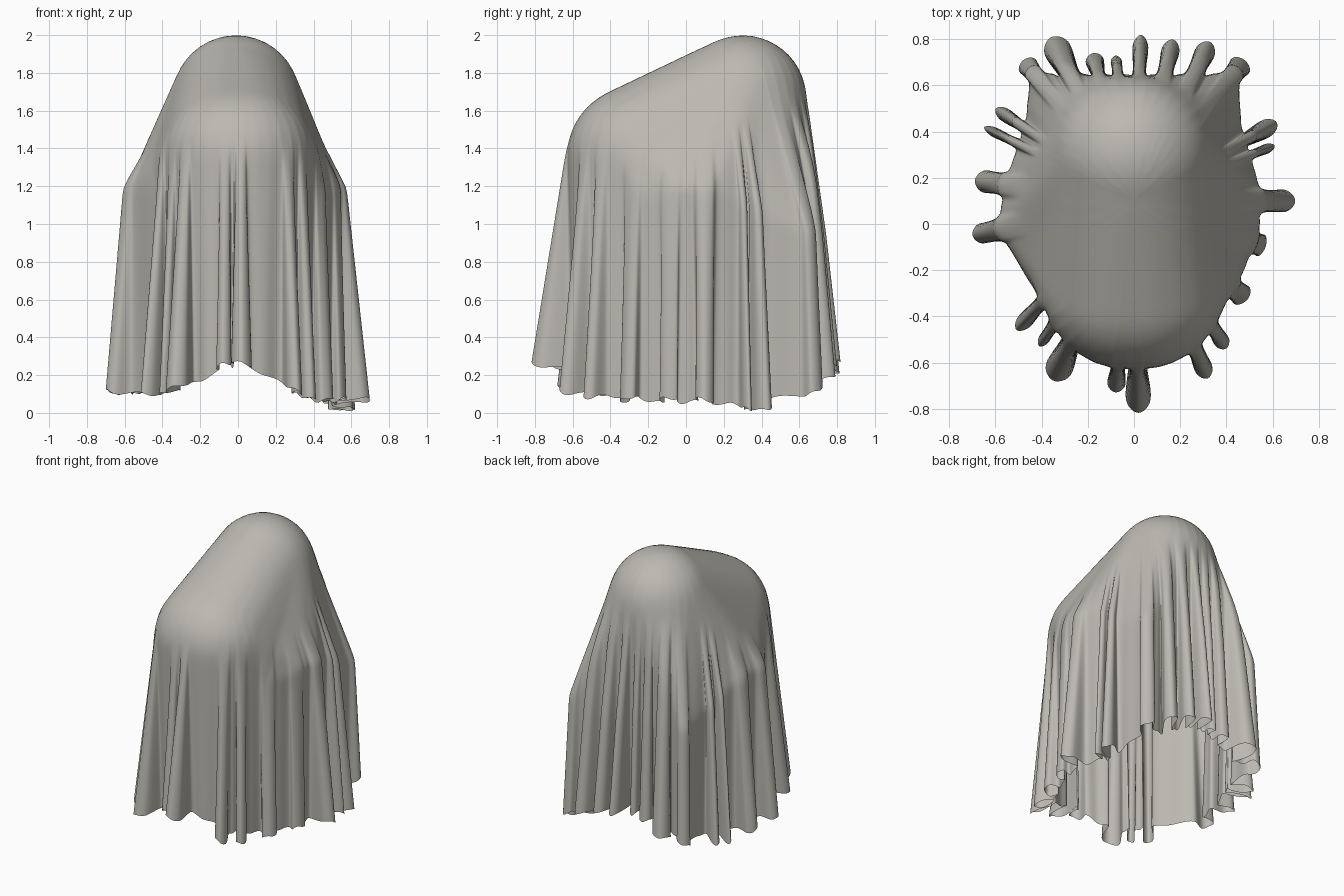
import bpy, bmesh, math
from mathutils import Vector
from mathutils.bvhtree import BVHTree

if "Cube" in bpy.data.objects:
    bpy.data.objects.remove(bpy.data.objects["Cube"])

CX, CY, CZ = 0.0, 0.1, 1.1      # centre of the sheet's polar grid
TAUT = 0.85                     # how tightly the sheet spans between forms

# Hidden forms under the sheet: centre, radius
head = ((-0.01, 0.30, 1.66), 0.34)
hump_l, hump_r = ((-0.03, -0.26, 1.36), 0.37), ((0.03, -0.26, 1.36), 0.37)
sides = [((-0.49, 0.0, 1.17), 0.1), ((-0.47, 0.14, 1.17), 0.1),
         ((0.45, 0.0, 1.17), 0.1), ((0.45, 0.14, 1.17), 0.1),
         ((-0.38, -0.16, 1.14), 0.11), ((0.38, -0.16, 1.14), 0.11)]
back_l, back_r = ((-0.40, 0.60, 0.95), 0.06), ((0.40, 0.60, 0.95), 0.06)


def hull(*balls):
    """Taut cover over the balls, hanging straight down."""
    bm = bmesh.new()
    for c, r in balls:
        for i in range(1, 20):
            a = math.pi * i / 20
            for j in range(32):
                b = math.tau * j / 32
                p = Vector(c) + r * Vector((math.sin(a) * math.cos(b),
                                            math.sin(a) * math.sin(b), math.cos(a)))
                bm.verts.new(p)
                if i == 10:
                    bm.verts.new((p.x, p.y, -1))
        bm.verts.new(Vector(c) + Vector((0, 0, r)))
    bmesh.ops.convex_hull(bm, input=bm.verts[:])
    tree = BVHTree.FromBMesh(bm)
    bm.free()
    return tree


taut = hull(head, hump_l, hump_r, *sides, back_l, back_r)
parts = [hull(head, hump_l, hump_r), hull(head, *sides), hull(head, back_l, back_r)]


def reach(tree, o, d):
    hit = tree.ray_cast(o, d)
    return hit[3] if hit[0] is not None else 0.0


def body(phi, z, el=0.0):
    """Point of the unfolded drape, between taut and clinging."""
    o = Vector((CX, CY, z))
    d = Vector((math.cos(phi) * math.cos(el), math.sin(phi) * math.cos(el), math.sin(el)))
    r = TAUT * reach(taut, o, d) + (1 - TAUT) * max(reach(t, o, d) for t in parts)
    return o + d * r


# Hanging folds at the hem: tip x, tip y, half width
folds = [(0.02, -0.82, .055), (-0.08, -0.73, .04), (-0.35, -0.68, .06), (-0.41, -0.53, .025),
         (-0.51, -0.46, .035), (-0.70, -0.05, .045), (-0.69, 0.19, .05), (-0.65, 0.42, .022),
         (-0.60, 0.50, .03), (-0.48, 0.71, .045), (-0.36, 0.81, .06), (-0.18, 0.74, .04),
         (-0.08, 0.73, .025), (0.03, 0.82, .035), (0.17, 0.80, .04),
         (0.33, 0.79, .045), (0.48, 0.71, .05), (0.62, 0.44, .04), (0.61, 0.34, .022),
         (0.70, 0.10, .05), (0.57, -0.10, .05), (0.49, -0.33, .05), (0.40, -0.54, .035),
         (0.32, -0.67, .04)]
folds = sorted((math.atan2(y - CY, x - CX), x, y, w) for x, y, w in folds)

# Control points around the hem: angle on the body, offset at the hem
ctrl = []
n = len(folds)
for i, (a, x, y, hw) in enumerate(folds):
    nxt = folds[(i + 1) % n][0] + (math.tau if i == n - 1 else 0)
    prv = folds[i - 1][0] - (math.tau if i == 0 else 0)
    w = 0.38 * min(nxt - a, a - prv)
    d = Vector((math.cos(a), math.sin(a), 0))
    t = Vector((-d.y, d.x, 0))
    c = body(a, 0.2) - d * 0.02
    length = max(0.05, (Vector((x, y, 0.2)) - c).dot(d))
    for k, side, out in ((-1, -0.7, 0), (-.55, -1, .72), (0, 0, 1), (.55, 1, .72), (1, .7, 0)):
        ang = a + k * w
        ctrl.append((ang, c + t * hw * side + d * length * out - body(ang, 0.2)))
    w2 = 0.38 * min(nxt - a, (folds[(i + 2) % n][0] - nxt) % math.tau)
    mid = (a + w + nxt - w2) / 2
    ctrl.append((mid, Vector((-math.cos(mid), -math.sin(mid), 0)) * 0.025))


def spline(p0, p1, p2, p3, t):
    return 0.5 * (2 * p1 + (p2 - p0) * t + (2 * p0 - 5 * p1 + 4 * p2 - p3) * t * t
                  + (3 * p1 - p0 - 3 * p2 + p3) * t ** 3)


# Smooth columns through the control points
STEPS = 6
cols = []
m = len(ctrl)
for i in range(m):
    offs = [ctrl[(i + k) % m][1] for k in (-1, 0, 1, 2)]
    a0 = ctrl[i][0]
    a1 = ctrl[(i + 1) % m][0] + (math.tau if i == m - 1 else 0)
    for s in range(STEPS):
        t = s / STEPS
        cols.append((a0 + (a1 - a0) * t, spline(*offs, t)))


def hem(phi, i):
    """Uneven hem: high at front and back, low at the sides."""
    s = math.sin(phi)
    rise = 0.17 * (-s) ** 18 if s < 0 else 0.2 * s ** 6
    dip = math.exp(-(((phi - 0.42 + math.pi) % math.tau - math.pi) / 0.2) ** 2)
    ripple = 0.012 * math.sin(i * 0.21) + 0.008 * math.sin(i * 0.53 + 1)
    return 0.08 + rise - 0.025 * math.cos(phi) - 0.05 * dip + ripple


# Sheet surface: rows from the crown down to the hem
UP, DOWN = 34, 30
bm = bmesh.new()
apex = bm.verts.new(body(0, CZ, math.pi / 2))
rows = [[] for _ in range(UP + DOWN)]
for i, (phi, off) in enumerate(cols):
    hz = max(0.0, hem(phi, i))
    z0 = 1.42 + 0.25 * max(0, math.sin(phi))
    for r in range(UP + DOWN):
        if r < UP:
            p = body(phi, CZ, math.pi / 2 * (1 - (r + 1) / UP))
        else:
            p = body(phi, CZ + (hz - CZ) * (r - UP + 1) / DOWN)
        f = min(1, max(0, (z0 - p.z) / (z0 - hz)))
        rows[r].append(bm.verts.new(p + off * f))
N = len(cols)
for c in range(N):
    e = (c + 1) % N
    bm.faces.new((apex, rows[0][c], rows[0][e]))
    for r in range(UP + DOWN - 1):
        bm.faces.new((rows[r][c], rows[r + 1][c], rows[r + 1][e], rows[r][e]))
for f in bm.faces:
    f.smooth = True

mesh = bpy.data.meshes.new("draped_sheet")
bm.to_mesh(mesh)
bm.free()
sheet = bpy.data.objects.new("draped_sheet", mesh)
bpy.context.collection.objects.link(sheet)

mat = bpy.data.materials.new("warm grey cloth")
mat.diffuse_color = (0.50, 0.485, 0.44, 1)
mat.use_nodes = True
mat.node_tree.nodes["Principled BSDF"].inputs["Base Color"].default_value = mat.diffuse_color
mesh.materials.append(mat)

# Soften creases where the hidden forms meet
mod = sheet.modifiers.new("soften", 'SMOOTH')
mod.factor = 0.5
mod.iterations = 4
